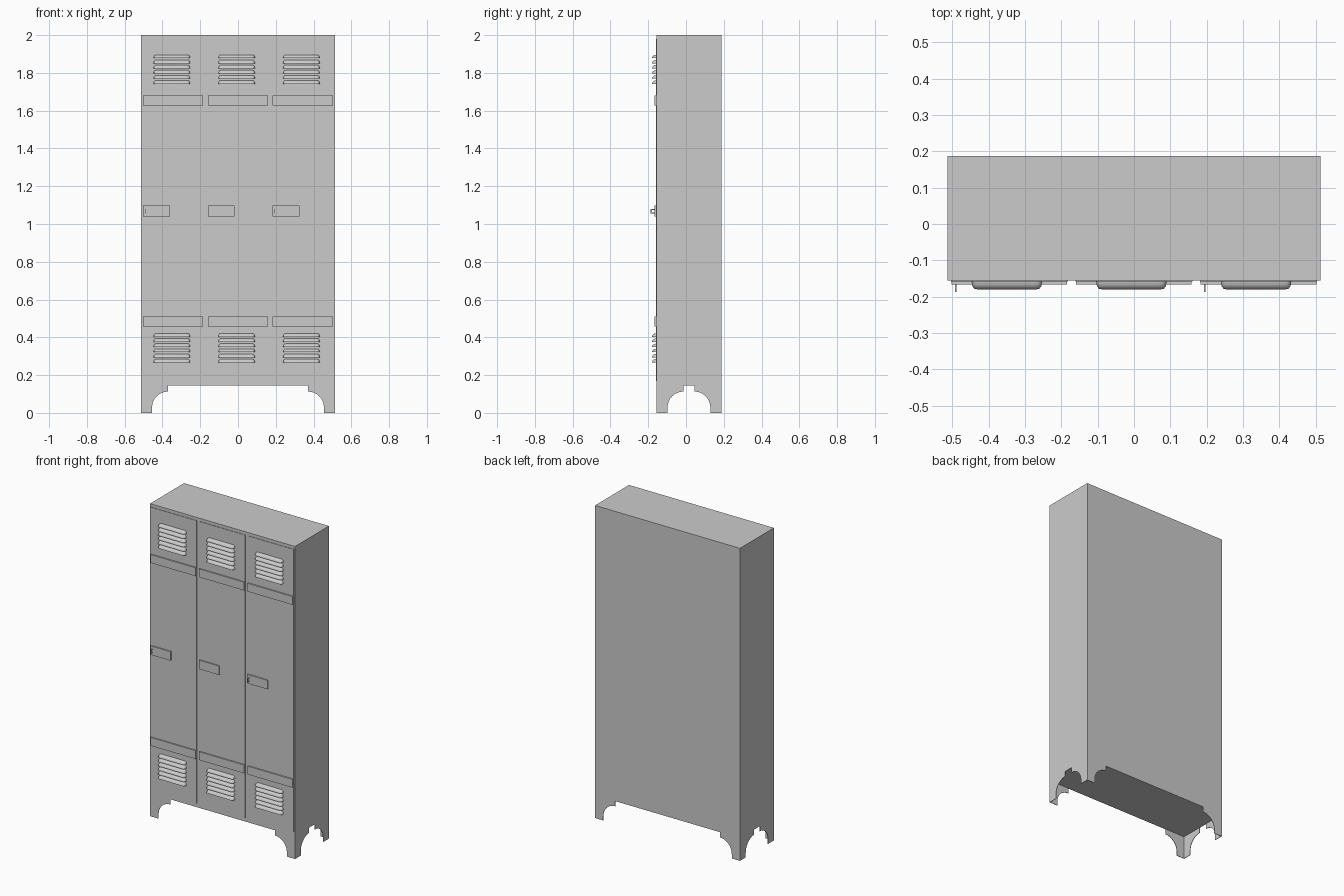
import bpy, bmesh, math

if "Cube" in bpy.data.objects:
    bpy.data.objects.remove(bpy.data.objects["Cube"])

X, FRONT, BACK, BASE = 0.513, -0.156, 0.187, 0.146
DOOR_Y = FRONT - 0.003
PITCH = 0.343
MID_Y = (FRONT + BACK) / 2


def finish(name, bm):
    bmesh.ops.recalc_face_normals(bm, faces=bm.faces)
    me = bpy.data.meshes.new(name)
    bm.to_mesh(me)
    bm.free()
    ob = bpy.data.objects.new(name, me)
    bpy.context.collection.objects.link(ob)
    return ob


def add_box(bm, x0, x1, y0, y1, z0, z1):
    vs = bmesh.ops.create_cube(bm, size=1)["verts"]
    for v in vs:
        v.co.x = (x0 + x1) / 2 + v.co.x * (x1 - x0)
        v.co.y = (y0 + y1) / 2 + v.co.y * (y1 - y0)
        v.co.z = (z0 + z1) / 2 + v.co.z * (z1 - z0)


def box(name, *dims):
    bm = bmesh.new()
    add_box(bm, *dims)
    return finish(name, bm)


def add_prism(bm, a, b):
    va, vb = [bm.verts.new(p) for p in a], [bm.verts.new(p) for p in b]
    bm.faces.new(va)
    bm.faces.new(vb[::-1])
    n = len(va)
    for i in range(n):
        bm.faces.new((va[i], vb[i], vb[(i + 1) % n], va[(i + 1) % n]))


# cabinet body
box("cabinet_body", -X, X, FRONT, BACK, BASE, 2.0)

# leg bracket profile: distance from corner, height
R, FOOT, T = 0.085, 0.058, 0.003
profile = [(0, 0), (FOOT, 0)]
for i in range(9):
    a = math.pi / 2 * i / 8
    profile.append((FOOT + R - R * math.cos(a), 0.028 + R * math.sin(a)))
profile += [(FOOT + R, BASE), (0, BASE)]

# four sheet metal corner legs
for sx, nx in ((-1, "left"), (1, "right")):
    for sy, ny in ((-1, "front"), (1, "back")):
        cx, cy = sx * X, (FRONT if sy < 0 else BACK)
        bm = bmesh.new()
        add_prism(bm, [(cx - sx * u, cy, z) for u, z in profile],
                  [(cx - sx * u, cy - sy * T, z) for u, z in profile])
        add_prism(bm, [(cx, cy - sy * u, z) for u, z in profile],
                  [(cx - sx * T, cy - sy * u, z) for u, z in profile])
        finish(f"{ny}_{nx}_leg", bm)


# pressed louver: levels of a curved scoop, open side down
def add_louver(bm, cx, z, w=0.097, h=0.018, d=0.021):
    rings = []
    for k in range(5):
        a = math.pi / 2 * k / 4
        out, up = d * math.cos(a), h * math.sin(a)
        hw = w - 0.012 * (1 - math.cos(a))
        sect = [(-hw, 0), (-hw + 0.002, 0.6), (-hw + 0.008, 0.93), (-hw + 0.016, 1)]
        sect += [(-x, f) for x, f in reversed(sect)]
        rings.append([bm.verts.new((cx + x, DOOR_Y - f * out, z + up)) for x, f in sect])
    for r0, r1 in zip(rings, rings[1:]):
        for i in range(len(r0) - 1):
            bm.faces.new((r0[i], r0[i + 1], r1[i + 1], r1[i]))
    bm.faces.new(rings[0])


for i, side in enumerate(("left", "middle", "right")):
    c = (i - 1) * PITCH
    # door panel
    box(f"{side}_door", c - 0.161, c + 0.161, DOOR_Y, FRONT + 0.001, 0.17, 1.98)
    # upper and lower stiffener bars
    for z, lev in ((1.628, "upper"), (0.458, "lower")):
        box(f"{side}_{lev}_bar", c - 0.16, c + 0.159, -0.167, FRONT, z, z + 0.053)
    # louver groups
    for z, lev in ((1.742, "upper"), (0.267, "lower")):
        bm = bmesh.new()
        for k in range(6):
            add_louver(bm, c - 0.007, z + k * 0.0272)
        ob = finish(f"{side}_{lev}_louvers", bm)
        bpy.context.view_layer.objects.active = ob
        ob.select_set(True)
        bpy.ops.object.shade_smooth_by_angle(angle=math.radians(40))
        ob.select_set(False)
    # latch plate
    box(f"{side}_latch_plate", c - 0.16, c - 0.018, -0.167, FRONT, 1.04, 1.097)
    # padlock staple on the outer doors
    if i != 1:
        x0, x1 = c - 0.150, c - 0.146
        bm = bmesh.new()
        add_box(bm, x0, x1, -0.187, -0.166, 1.074, 1.080)
        add_box(bm, x0, x1, -0.187, -0.166, 1.056, 1.062)
        add_box(bm, x0, x1, -0.187, -0.181, 1.062, 1.074)
        finish(f"{side}_padlock_staple", bm)
